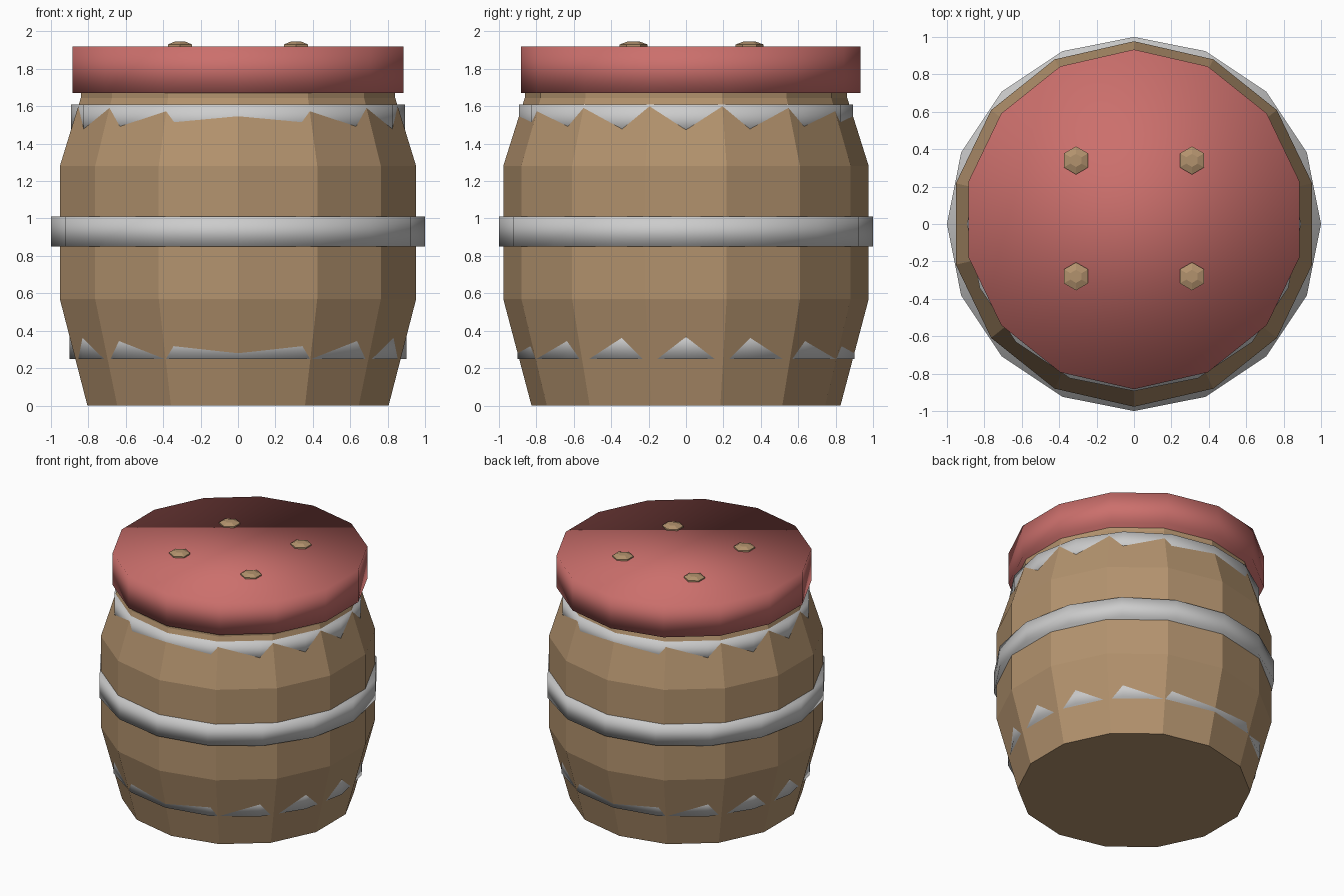
import bpy, bmesh, math

if "Cube" in bpy.data.objects:
    bpy.data.objects.remove(bpy.data.objects["Cube"])


def material(name, rgb):
    m = bpy.data.materials.new(name)
    m.diffuse_color = (*rgb, 1)
    m.use_nodes = True
    m.node_tree.nodes["Principled BSDF"].inputs["Base Color"].default_value = m.diffuse_color
    return m


wood = material("wood", (0.45, 0.29, 0.155))
red = material("red_paint", (0.6, 0.16, 0.15))


def turned(name, profile, sides, centre=(0, 0), mat=None, smooth=False):
    """Stack n-sided rings (radius, z), first vertex on +y, and cap both ends."""
    bm = bmesh.new()
    rings = []
    for r, z in profile:
        ring = []
        for i in range(sides):
            a = 2 * math.pi * i / sides
            ring.append(bm.verts.new((centre[0] - r * math.sin(a),
                                      centre[1] + r * math.cos(a), z)))
        rings.append(ring)
    for low, high in zip(rings, rings[1:]):
        for i in range(sides):
            j = (i + 1) % sides
            bm.faces.new((low[i], low[j], high[j], high[i]))
    bm.faces.new(rings[0][::-1])
    bm.faces.new(rings[-1])
    for f in bm.faces:
        f.smooth = smooth
    me = bpy.data.meshes.new(name)
    bm.to_mesh(me)
    bm.free()
    if mat:
        me.materials.append(mat)
    ob = bpy.data.objects.new(name, me)
    bpy.context.collection.objects.link(ob)
    return ob


# Bulging wooden body with a straight lip under the lid
turned("barrel_body", [(0.826, 0), (0.977, 0.57), (0.977, 1.28),
                       (0.862, 1.645), (0.862, 1.74)], 14, mat=wood)

# Metal hoops, the outer two partly sunk into the staves
for name, r, z0, z1 in (("lower_hoop", 0.90, 0.25, 0.41),
                        ("middle_hoop", 1.00, 0.85, 1.01),
                        ("upper_hoop", 0.893, 1.45, 1.61)):
    turned(name, [(r, z0), (r, z1)], 16, smooth=True)

# Lid, set slightly towards the back
turned("lid", [(0.908, 1.67), (0.908, 1.92)], 14, (0, 0.025), red, True)

# Four hexagonal studs on the lid
for x in (-0.31, 0.31):
    for y in (-0.28, 0.34):
        turned("lid_stud", [(0.075, 1.90), (0.075, 1.93), (0.035, 1.945)],
               6, (x, y), wood)
